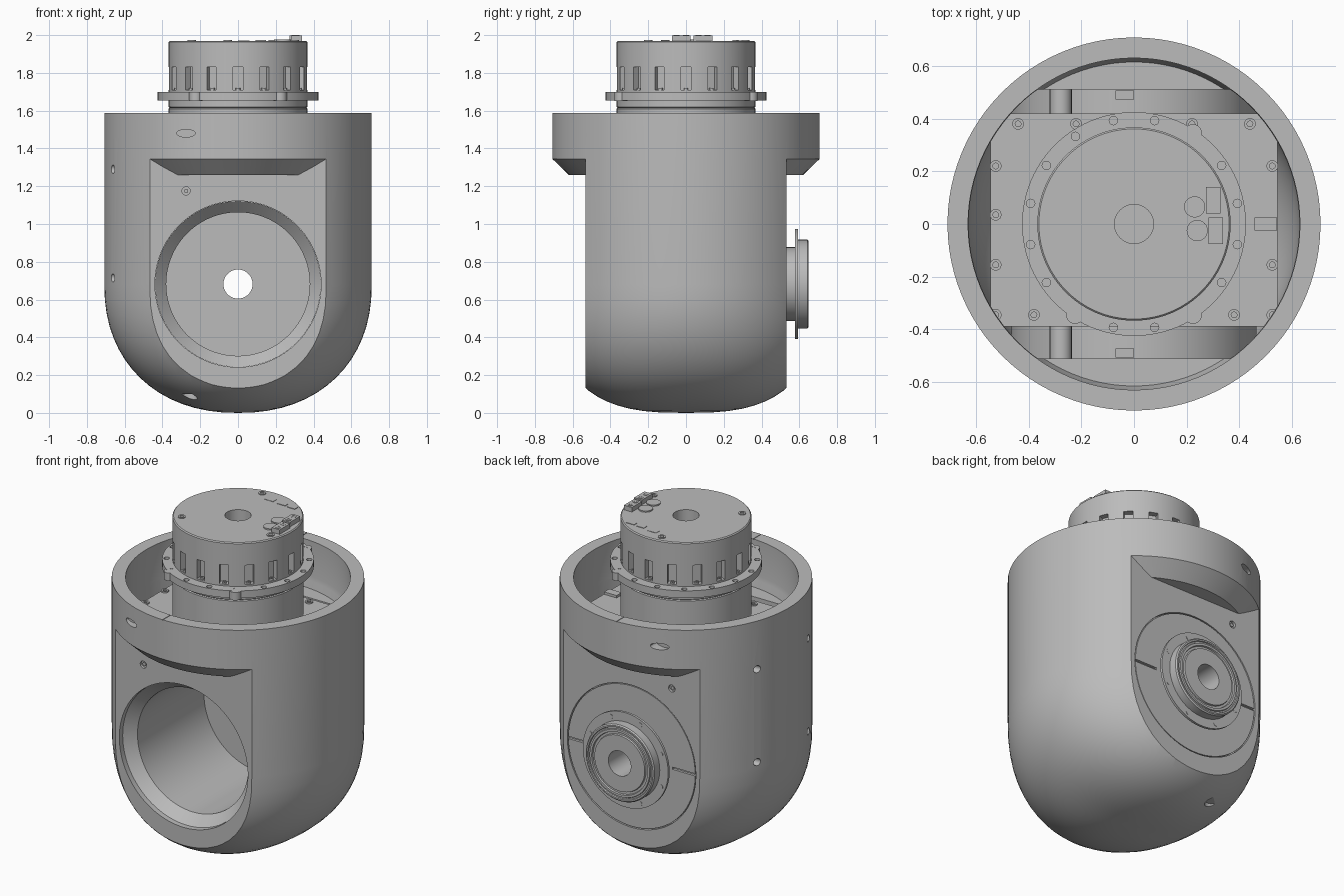
import bpy, bmesh
from math import sin, cos, pi, radians
from mathutils import Matrix, Vector

if "Cube" in bpy.data.objects:
    bpy.data.objects.remove(bpy.data.objects["Cube"], do_unlink=True)

grey = bpy.data.materials.new("machined grey")
grey.use_nodes = True
grey.diffuse_color = (0.5, 0.5, 0.5, 1)
grey.node_tree.nodes["Principled BSDF"].inputs["Base Color"].default_value = grey.diffuse_color

R, RIM, FLAT, AXIS_Z = 0.708, 1.588, 0.532, 0.682


def finish(name, bm):
    bmesh.ops.recalc_face_normals(bm, faces=bm.faces[:])
    me = bpy.data.meshes.new(name)
    bm.to_mesh(me)
    bm.free()
    me.materials.append(grey)
    ob = bpy.data.objects.new(name, me)
    bpy.context.collection.objects.link(ob)
    return ob


def lathe(name, profile, segs=64, axis="Z", loc=(0, 0, 0), scale=(1, 1, 1)):
    """Spin a closed (radius, height) profile about an axis."""
    bm = bmesh.new()
    rows = []
    for r, h in profile:
        row = []
        for i in range(segs if r else 1):
            a = 2 * pi * i / segs
            u, v = r * cos(a), r * sin(a)
            p = {"Z": (u, v, h), "Y": (u, h, v), "X": (h, u, v)}[axis]
            row.append(bm.verts.new([c * s + o for c, s, o in zip(p, scale, loc)]))
        rows.append(row)
    for a, b in zip(rows, rows[1:] + rows[:1]):
        if len(a) == len(b) == 1:
            continue
        for i in range(segs):
            j = (i + 1) % segs
            quad = [a[i % len(a)], a[j % len(a)], b[j % len(b)], b[i % len(b)]]
            bm.faces.new(list(dict.fromkeys(quad)))
    return finish(name, bm)


def rod(name, r, h0, h1, **kw):
    return lathe(name, [(0, h0), (r, h0), (r, h1), (0, h1)], **kw)


def box(name, centre, size, turn=0):
    bm = bmesh.new()
    m = Matrix.Rotation(turn, 4, "Z") @ Matrix.Translation(centre) @ Matrix.Diagonal(Vector((*size, 1)))
    bmesh.ops.create_cube(bm, size=1, matrix=m)
    return finish(name, bm)


def cut(ob, cutter, op="DIFFERENCE"):
    mod = ob.modifiers.new("cut", "BOOLEAN")
    mod.operation, mod.solver, mod.object = op, "EXACT", cutter
    bpy.context.view_layer.objects.active = ob
    bpy.ops.object.modifier_apply(modifier=mod.name)
    bpy.data.objects.remove(cutter, do_unlink=True)


# Upright cylinder with a rounded base that is squarer front to back
def round_based_cylinder(name, radius, bottom, top, shoulder=0.68, segs=96, steps=16):
    bm = bmesh.new()
    rings = []
    for k in range(1, steps + 2):
        t = pi / 2 * min(k, steps) / steps
        ring = []
        for i in range(segs):
            a = 2 * pi * i / segs
            e = 2 / (2.2 + 0.6 * sin(a) ** 2)
            r = radius * sin(t) ** e
            z = top
            if k <= steps:
                z = shoulder - (shoulder - bottom) * (cos(t) ** e if k < steps else 0)
            ring.append(bm.verts.new((r * cos(a), r * sin(a), z)))
        rings.append(ring)
    pole = bm.verts.new((0, 0, bottom))
    for i in range(segs):
        j = (i + 1) % segs
        bm.faces.new((pole, rings[0][j], rings[0][i]))
        for a, b in zip(rings, rings[1:]):
            bm.faces.new((a[i], a[j], b[j], b[i]))
    bm.faces.new(rings[-1])
    return finish(name, bm)


housing = round_based_cylinder("housing", R, 0, RIM)

# Open top: round mouth, then a hollow around the horizontal bore tube
LEDGE = 1.30
cut(housing, lathe("mouth", [(0, LEDGE), (0.615, LEDGE), (0.63, 1.37), (0.63, 1.8), (0, 1.8)], segs=96))
hollow = round_based_cylinder("hollow", 0.628, 0.08, 1.45)
cut(hollow, box("hollow_limit", (0, 0, 0.8), (2, 1.02, 2)), "INTERSECT")
cut(hollow, rod("bore_tube", 0.465, -1, 1, segs=96, axis="Y", loc=(0, 0, AXIS_Z)))
cut(housing, hollow)

# Flats, overhanging lips and screw recesses on front and back
for side, label in ((-1, "front"), (1, "back")):
    cut(housing, box("flat", (0, side * (FLAT + 0.5), 0.345), (2, 1, 2)))
    lip = lathe(label + "_lip", [(0, 1.26), (0.62, 1.26), (R, 1.345), (0.625, 1.345),
                                 (0.615, LEDGE), (0, LEDGE)], segs=96)
    cut(lip, box("lip_limit", (0, side * (FLAT + 0.5), 1.3), (2, 1, 1)), "INTERSECT")
    cut(housing, rod("slot", 0.05, -0.06, 0.06, segs=24, axis="Y",
                     loc=(-0.275, side * 0.67, 1.48), scale=(1, 1, 0.4)))
    cut(housing, rod("base_slot", 0.045, -0.1, 0.1, segs=24,
                     loc=(-0.26, side * 0.37, 0), scale=(1, 0.8, 1)))
    cut(housing, rod("screw_hole", 0.022, -0.015, 0.015, segs=20, axis="Y",
                     loc=(-0.275, side * FLAT, 1.175)))
    rod(label + "_screw", 0.012, -0.006, 0.006, segs=6, axis="Y", loc=(-0.275, side * 0.519, 1.175))
    rod(label + "_cross_rod", 0.042, -0.065, 0.065, segs=24, axis="Y", loc=(-0.278, side * 0.45, 1.2))
    box(label + "_tab", (-0.035, side * 0.49, LEDGE), (0.07, 0.035, 0.05))
    cut(housing, box("rim_seam", (-0.02, side * 0.67, RIM), (0.004, 0.1, 0.008)))
    for z in (1.29, 0.715):
        cut(housing, rod("side_hole", 0.022, -0.05, 0.05, segs=20, axis="X", loc=(-0.66, side * 0.25, z)))

# Horizontal bore, with the flared liner and rear output hub as one turned part
cut(housing, rod("bore", 0.44, -1, 1, segs=96, axis="Y", loc=(0, 0, AXIS_Z)))
hub = lathe("bore_liner_and_hub", [
    (0.439, -0.5), (0.38, -0.44), (0.38, 0.21), (0.077, 0.21), (0.077, 0.649), (0.172, 0.649),
    (0.175, 0.639), (0.188, 0.639), (0.191, 0.649), (0.205, 0.649), (0.208, 0.642), (0.216, 0.642),
    (0.219, 0.649), (0.228, 0.649), (0.235, 0.642), (0.235, 0.592), (0.292, 0.592), (0.292, 0.577),
    (0.195, 0.577), (0.195, 0.53), (0.434, 0.53), (0.434, 0.515), (0.439, 0.515)],
    segs=96, axis="Y", loc=(0, 0, AXIS_Z))
for side in (-1, 1):
    cut(hub, box("hub_slot", (side * 0.37, 0.53, AXIS_Z), (0.18, 0.03, 0.014)))
for i in range(8):
    a = 2 * pi * (i + 0.5) / 8
    rod("hub_screw", 0.014, 0.587, 0.594, segs=16, axis="Y",
        loc=(0.263 * cos(a), 0, AXIS_Z + 0.263 * sin(a)))

# Mounting plate with its screws
PLATE = 1.345
box("mounting_plate", (0, 0.015, PLATE - 0.02), (1.09, 0.81, 0.04))
box("side_tab", (0.5, 0, PLATE), (0.085, 0.05, 0.03))
spots = [(x, 0.38) for x in (0.22, 0.44)] + [(x, -0.345) for x in (0.22, 0.38, 0.525)]
spots += [(0.525, 0.22), (0.525, -0.155)]
spots = [(s * x, y) for x, y in spots for s in (-1, 1)] + [(-0.525, 0.035)]


def socket_screw(name, x, y, z, r=0.022, rise=0.008):
    lathe(name, [(0, -0.01), (r, -0.01), (r, rise), (r * 0.5, rise), (r * 0.5, 0.001), (0, 0.001)],
          segs=18, loc=(x, y, z))


for x, y in spots:
    socket_screw("plate_screw", x, y, PLATE)

# Motor: base, drilled flange, slotted can with a blind centre hole
TOP = 1.97
lathe("motor_base", [(0, PLATE - 0.01), (0.367, PLATE - 0.01), (0.367, 1.61), (0.362, 1.615),
                     (0.367, 1.62), (0.367, 1.66), (0, 1.66)], segs=96)
flange = rod("motor_flange", 0.425, 1.655, 1.7, segs=96)
can = lathe("motor_can", [(0, 1.69), (0.367, 1.69), (0.367, TOP - 0.006), (0.361, TOP),
                          (0.074, TOP), (0.074, TOP - 0.15), (0, TOP - 0.15)], segs=96)
for i in range(16):
    a = 2 * pi * i / 16
    cut(can, box("vent", (0.365, 0, 1.77), (0.07, 0.052, 0.12), a))
    b = a + pi / 16
    cut(flange, rod("bolt_hole", 0.016, 1.6, 1.8, segs=16, loc=(0.4 * cos(b), 0.4 * sin(b), 0)))
    socket_screw("vent_screw", 0.35 * cos(a), 0.35 * sin(a), 1.712, 0.012)
for deg in (57, -57, 237):
    a = radians(deg)
    rod("flange_lug", 0.035, 1.65, 1.699, segs=24, loc=(0.41 * cos(a), 0.41 * sin(a), 0))

# Details on the motor top
for x, y in ((-0.055, 0.315), (-0.245, -0.2), (0.3, -0.11)):
    socket_screw("cap_screw", x, y, TOP, rise=0.005)
for x, y in ((0.23, 0.065), (0.24, -0.025)):
    rod("capacitor", 0.04, TOP - 0.01, TOP + 0.008, segs=32, loc=(x, y, 0))
for x, y in ((0.3, 0.09), (0.31, -0.025)):
    box("power_connector", (x, y, TOP + 0.01), (0.055, 0.1, 0.036))
    for dy in (-0.025, 0.025):
        lathe("connector_pin", [(0.008, 0.02), (0.016, 0.02), (0.016, 0.03), (0.008, 0.03)],
              segs=16, loc=(x, y + dy, TOP))
for x, y in ((0.12, 0.265), (0.19, 0.26)):
    box("signal_connector", (x, y, TOP), (0.055, 0.03, 0.006))
box("cover_pad", (0.03, 0.275, TOP), (0.06, 0.035, 0.004))

# Smooth the round surfaces, keep machined edges crisp
bpy.ops.object.select_all(action="DESELECT")
for ob in bpy.context.scene.objects:
    if ob.type == "MESH" and grey.name in ob.data.materials:
        ob.select_set(True)
        bpy.context.view_layer.objects.active = ob
bpy.ops.object.shade_smooth_by_angle(angle=radians(30))
